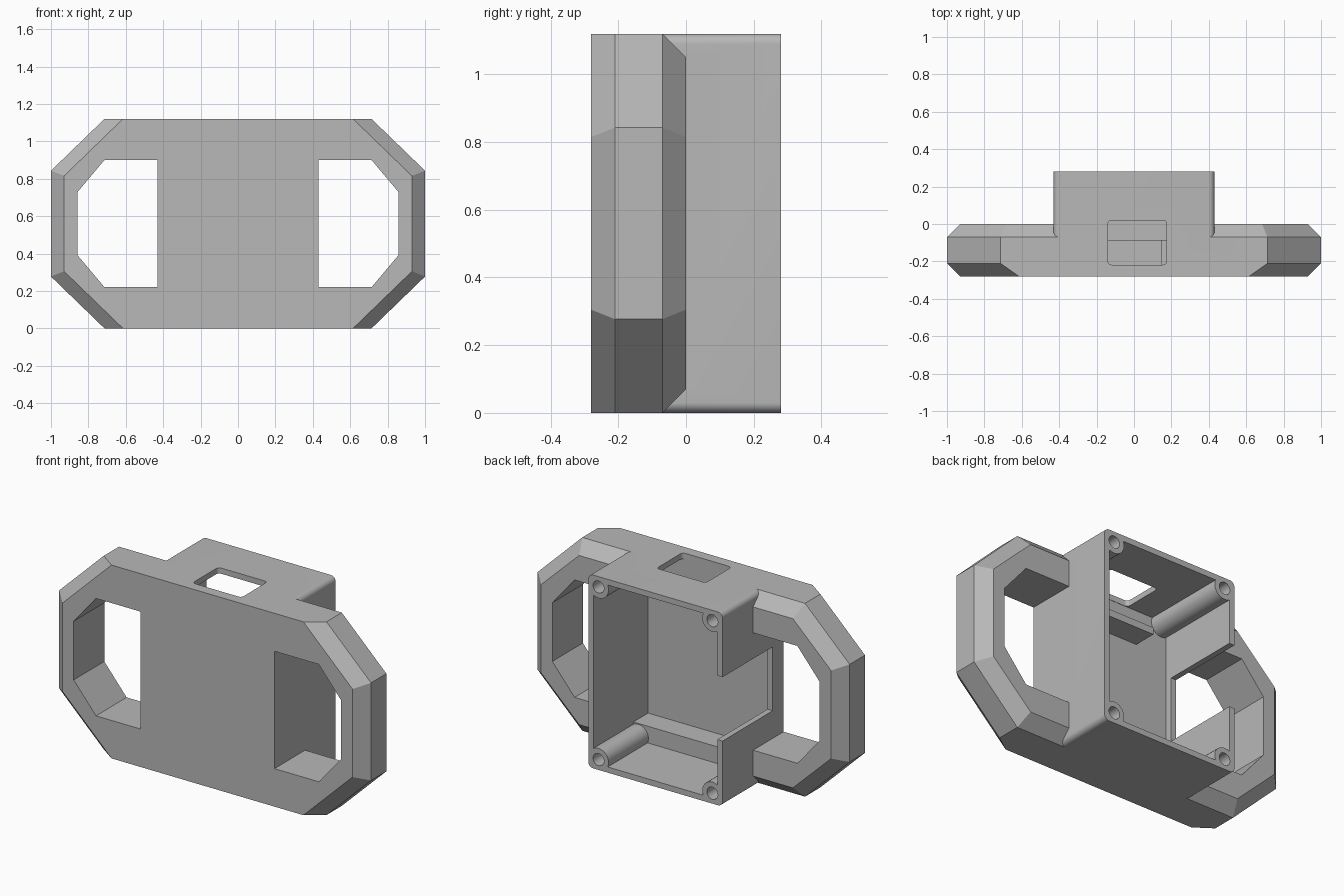
import bpy, bmesh, math
from mathutils import Vector

old = bpy.data.objects.get("Cube")
if old:
    bpy.data.objects.remove(old, do_unlink=True)

grey = bpy.data.materials.new("plain grey")
grey.use_nodes = True
grey.diffuse_color = (0.48, 0.48, 0.48, 1)
grey.node_tree.nodes["Principled BSDF"].inputs["Base Color"].default_value = grey.diffuse_color

H = 1.12          # overall height
MID = H / 2
FRONT, BACK = -0.28, 0.28


def loft(name, rings):
    """Closed solid through rings given as (y, [(x, z), ...])."""
    bm = bmesh.new()
    loops = [[bm.verts.new((x, y, z)) for x, z in pts] for y, pts in rings]
    n = len(loops[0])
    bm.faces.new(loops[0])
    bm.faces.new(loops[-1][::-1])
    for a, b in zip(loops, loops[1:]):
        for i in range(n):
            j = (i + 1) % n
            bm.faces.new((a[i], b[i], b[j], a[j]))
    bmesh.ops.recalc_face_normals(bm, faces=bm.faces)
    mesh = bpy.data.meshes.new(name)
    bm.to_mesh(mesh)
    bm.free()
    mesh.materials.append(grey)
    obj = bpy.data.objects.new(name, mesh)
    bpy.context.collection.objects.link(obj)
    return obj


def block(name, x0, x1, y0, y1, z0, z1):
    pts = [(x0, z0), (x1, z0), (x1, z1), (x0, z1)]
    return loft(name, [(y0, pts), (y1, pts)])


def prism(name, pts, y0, y1):
    return loft(name, [(y0, pts), (y1, pts)])


def arc(cx, cz, r, a0, a1, n=10):
    return [(cx + r * math.cos(a0 + (a1 - a0) * i / n),
             cz + r * math.sin(a0 + (a1 - a0) * i / n)) for i in range(n + 1)]


def four_fold(quarter):
    """Mirror an upper right outline (from side to top) into a full loop."""
    right = [(x, H - z) for x, z in quarter[::-1]] + quarter
    return right + [(-x, z) for x, z in right[::-1]]


def combine(target, tool, operation):
    mod = target.modifiers.new(operation, 'BOOLEAN')
    mod.operation, mod.object, mod.solver = operation, tool, 'EXACT'
    bpy.context.view_layer.objects.active = target
    bpy.ops.object.modifier_apply(modifier=mod.name)
    bpy.data.objects.remove(tool, do_unlink=True)


# Octagonal plate, chamfered on the outer rim at front and back
outer = four_fold([(1, 0.843), (0.714, H)])
body = loft("body", [
    (FRONT, four_fold([(0.93, 0.815), (0.615, H)])),
    (-0.21, outer),
    (-0.07, outer),
    (0, four_fold([(0.93, 0.815), (0.685, 1.05)])),
])

# Grip openings
for side in (1, -1):
    grip = [(0.4, 0.22), (0.714, 0.22), (0.857, 0.39),
            (0.857, 0.73), (0.714, 0.9), (0.4, 0.9)]
    combine(body, prism("grip_cutter", [(side * x, z) for x, z in grip], -0.5, 0.5),
            'DIFFERENCE')

# Rear housing with rounded long edges
r = 0.03
shell = four_fold(arc(0.43 - r, H - r, r, 0, math.pi / 2))
combine(body, prism("housing", shell, FRONT, BACK), 'UNION')

# Cavity whose corners wrap round the screw posts
px, pz, pr = 0.365, 1.06, 0.065
wx, wz = 0.397, 1.087
a0 = -math.acos((wx - px) / pr)
a1 = -math.pi - math.asin((wz - pz) / pr)
cavity = four_fold(arc(px, pz, pr, a0, a1))
combine(body, prism("cavity_cutter", cavity, -0.22, 0.5), 'DIFFERENCE')

# Screw holes
for x in (px, -px):
    for z in (pz, H - pz):
        hole = arc(x, z, 0.035, 0, math.tau, 24)[:-1]
        combine(body, prism("screw_cutter", hole, 0.1, 0.5), 'DIFFERENCE')

# Cable notch in the right wall
combine(body, block("notch_cutter", -0.5, -0.3, -0.18, 0.5, 0.38, 0.75), 'DIFFERENCE')

# Rounded socket through the top wall
slot = block("slot_cutter", -0.14, 0.175, -0.218, 0.02, 1.0, 1.3)
bm = bmesh.new()
bm.from_mesh(slot.data)
upright = [e for e in bm.edges
           if abs((e.verts[0].co - e.verts[1].co).normalized().z) > 0.9]
bmesh.ops.bevel(bm, geom=upright, offset=0.02, segments=4, profile=0.5, affect='EDGES')
bm.to_mesh(slot.data)
bm.free()
combine(body, slot, 'DIFFERENCE')

# Merge coplanar faces left over from cutting
bm = bmesh.new()
bm.from_mesh(body.data)
bmesh.ops.remove_doubles(bm, verts=bm.verts, dist=0.0002)
bmesh.ops.dissolve_limit(bm, angle_limit=math.radians(0.5),
                         verts=bm.verts, edges=bm.edges)
bm.to_mesh(body.data)
bm.free()

# Support ledge and stop tab inside the cavity
ledge = block("lower_ledge", -0.4, 0.4, -0.23, -0.085, 0.03, 0.13)
tab = block("upper_tab", -0.2, 0.15, -0.23, -0.085, 0.89, 0.93)

# Smooth the curved surfaces, keep the edges crisp
bpy.ops.object.select_all(action='DESELECT')
body.select_set(True)
bpy.context.view_layer.objects.active = body
bpy.ops.object.shade_smooth_by_angle(angle=math.radians(25))
